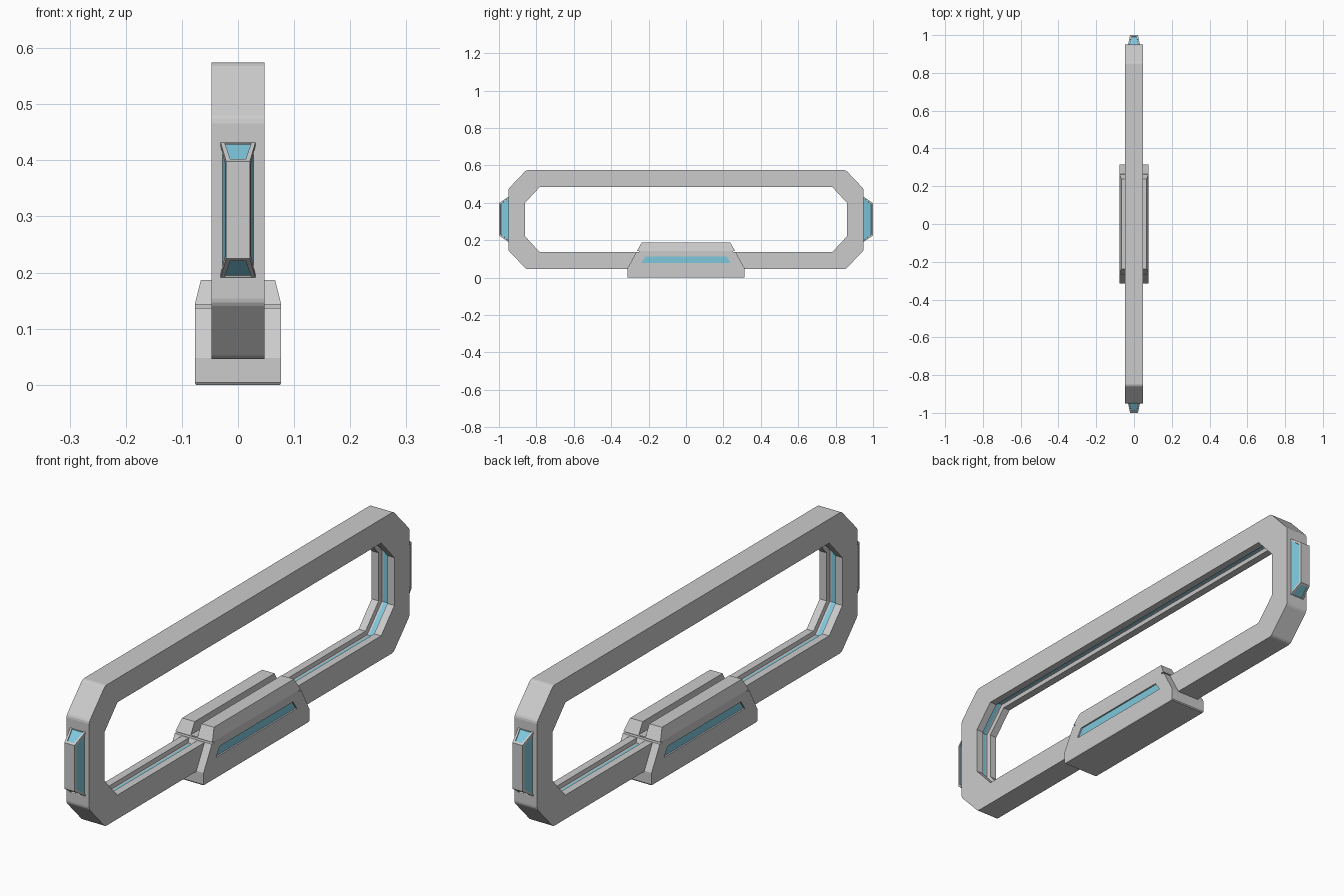
import bpy, bmesh

cube = bpy.data.objects.get("Cube")
if cube:
    bpy.data.objects.remove(cube, do_unlink=True)


def material(name, color):
    m = bpy.data.materials.new(name)
    m.use_nodes = True
    m.diffuse_color = color
    m.node_tree.nodes["Principled BSDF"].inputs["Base Color"].default_value = color
    return m


GREY = material("light grey", (0.60, 0.60, 0.60, 1))
CYAN = material("cyan glow", (0.21, 0.58, 0.72, 1))


def loft(name, loops, ring=False, mats=(GREY, CYAN), accent=(), edit=None):
    """Bridge equal loops of points; accent lists the strips in the second colour."""
    bm = bmesh.new()
    rows = [[bm.verts.new(p) for p in loop] for loop in loops]
    n = len(rows[0])
    for i in range(len(rows) if ring else len(rows) - 1):
        a, b = rows[i], rows[(i + 1) % len(rows)]
        for j in range(n):
            k = (j + 1) % n
            f = bm.faces.new((a[j], a[k], b[k], b[j]))
            f.material_index = int(i in accent)
    if not ring:
        bm.faces.new(rows[0])
        bm.faces.new(rows[-1])
    bmesh.ops.recalc_face_normals(bm, faces=bm.faces[:])
    if edit:
        edit(bm)
    me = bpy.data.meshes.new(name)
    bm.to_mesh(me)
    bm.free()
    for m in mats:
        me.materials.append(m)
    ob = bpy.data.objects.new(name, me)
    bpy.context.collection.objects.link(ob)
    return ob


# Chamfered ring frame with a glowing groove around the inside
MID = 0.31


def octagon(x, y, z, cy, cz, d=0.0):
    """Chamfered rectangle at x, grown outward by d."""
    y, z, cy, cz = y + d, z + d, cy + 0.41 * d, cz + 0.41 * d
    q = [(y, cz), (cy, z), (-cy, z), (-y, cz)]
    return [(x, a, MID + b) for a, b in q] + [(x, -a, MID - b) for a, b in q]


def outer(x):
    return octagon(x, 0.95, 0.264, 0.855, 0.164)


def inner(x, d=0.0):
    return octagon(x, 0.86, 0.174, 0.782, 0.09, d)


def round_corners(bm):
    edges = [e for e in bm.edges
             if abs(e.verts[0].co.x - e.verts[1].co.x) > 0.09]
    bmesh.ops.bevel(bm, geom=edges, offset=0.008, segments=2,
                    profile=0.5, affect='EDGES')


W, LIP, GLOW, DEPTH = 0.047, 0.018, 0.008, 0.015
loft("ring_frame",
     [outer(-W), outer(W), inner(W), inner(LIP), inner(LIP - 0.003, DEPTH),
      inner(GLOW, DEPTH), inner(-GLOW, DEPTH), inner(0.003 - LIP, DEPTH),
      inner(-LIP), inner(-W)],
     ring=True, accent=(5,), edit=round_corners)


# Base clamp, with a notch across each sloping end
def rect(z, hx, hy):
    return [(hx, hy, z), (-hx, hy, z), (-hx, -hy, z), (hx, -hy, z)]


base = loft("base_clamp", [
    rect(0.0, 0.075, 0.311), rect(0.004, 0.077, 0.314),
    rect(0.048, 0.077, 0.314), rect(0.137, 0.077, 0.265),
    rect(0.137, 0.077, 0.252), rect(0.143, 0.077, 0.252),
    rect(0.143, 0.077, 0.262), rect(0.187, 0.066, 0.237)])


def trapezoid(x):
    return [(x, -0.24, 0.078), (x, 0.24, 0.078),
            (x, 0.217, 0.112), (x, -0.217, 0.112)]


# Cut the top slot and the side recesses
cutters = [loft("slot_cutter", [rect(0.146, 0.014, 0.4), rect(0.25, 0.014, 0.4)],
                mats=(GREY,))]
for s in (-1, 1):
    cutters.append(loft("recess_cutter", [trapezoid(s * 0.069), trapezoid(s * 0.1)],
                        mats=(GREY,)))
bpy.context.view_layer.objects.active = base
for c in cutters:
    c.hide_render = True
    mod = base.modifiers.new("cut", 'BOOLEAN')
    mod.operation = 'DIFFERENCE'
    mod.solver = 'EXACT'
    mod.object = c
    bpy.ops.object.modifier_apply(modifier=mod.name)
for c in cutters:
    bpy.data.objects.remove(c, do_unlink=True)

# Glowing strips set in the recesses
for s, side in ((1, "left"), (-1, "right")):
    loft(side + "_light_strip", [trapezoid(s * 0.066), trapezoid(s * 0.071)],
         mats=(CYAN,))


# Tapered end caps with a glowing inset panel on each sloping side
def inset_panels(bm):
    sides = [f for f in bm.faces if abs(f.normal.y) < 0.95]
    bmesh.ops.inset_individual(bm, faces=sides, thickness=0.011, depth=0)
    bmesh.ops.inset_individual(bm, faces=sides, thickness=0.0005, depth=-0.003)
    for f in sides:
        f.material_index = 1


def cap_loop(y, hx, low, high):
    return [(hx, y, low), (-hx, y, low), (-hx, y, high), (hx, y, high)]


for s, end in ((-1, "front"), (1, "back")):
    loft(end + "_end_cap",
         [cap_loop(s * 0.945, 0.032, 0.188, 0.435),
          cap_loop(s * 1.0, 0.021, 0.225, 0.398)],
         edit=inset_panels)
